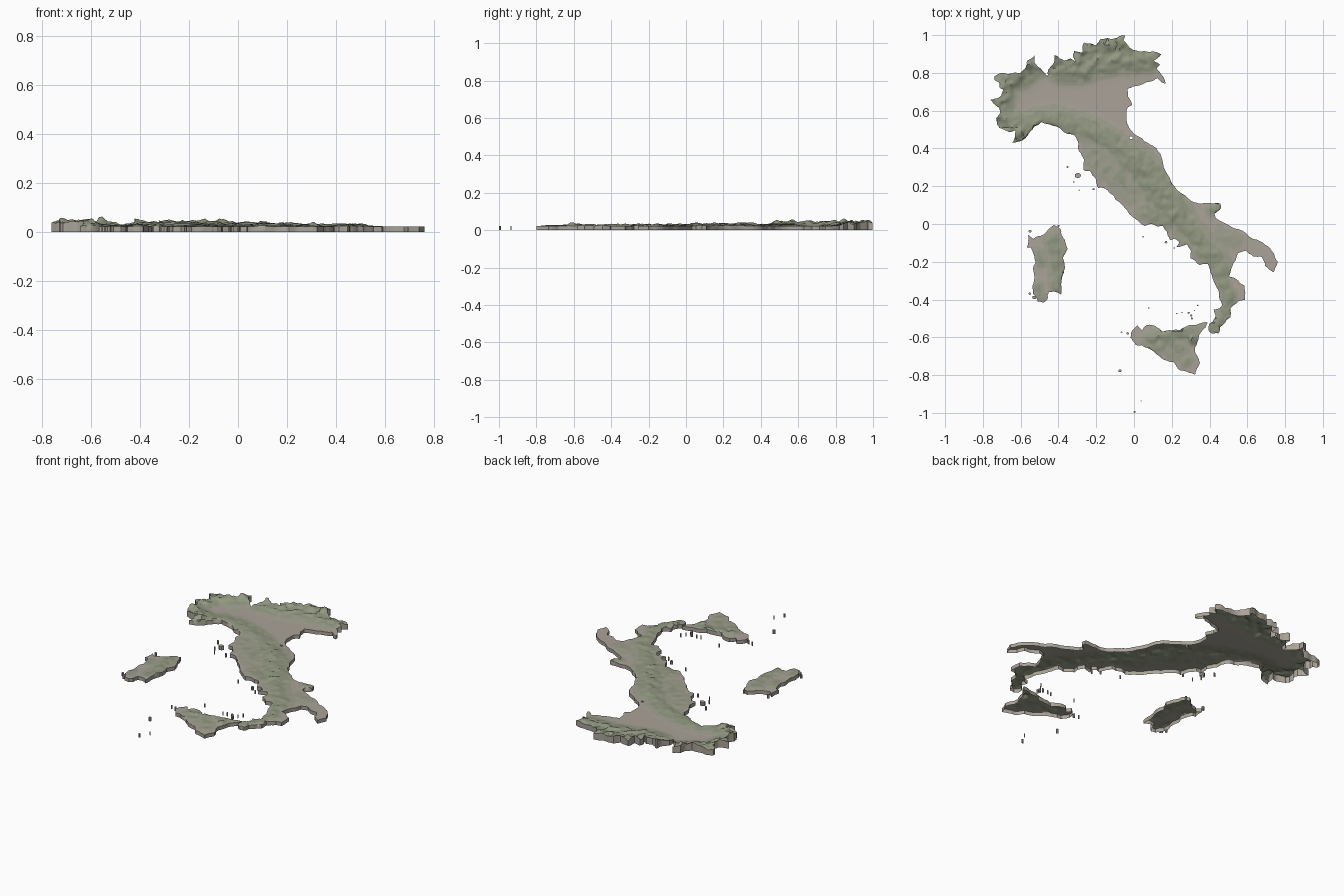
import bpy, bmesh, math, random
from mathutils import Vector, noise
from mathutils.geometry import delaunay_2d_cdt, intersect_point_line

random.seed(4)
BASE, PER_KM, STEP = 0.023, 0.0088, 0.0115   # plinth height, relief scale, grid size


def P(lon, lat):
    return Vector(((lon - 12.575) * 0.128, (lat - 41.29) * 0.1724))


def pairs(v):
    return [P(a, b) for a, b in zip(v[::2], v[1::2])]


# Coast and border profiles, in degrees east / north
west_coast = pairs([
    7.53, 43.78, 7.8, 43.82, 8.1, 43.93, 8.25, 44.1, 8.45, 44.28, 8.75, 44.42, 9.2, 44.31, 9.83, 44.05,
    10.1, 44.02, 10.26, 43.82, 10.3, 43.53, 10.52, 43.25, 10.5, 42.93, 10.75, 42.92, 11, 42.67, 11.1, 42.39,
    11.25, 42.41, 11.7, 42.18, 11.82, 42.03, 12.2, 41.77, 12.6, 41.46, 13.03, 41.23, 13.25, 41.29, 13.55, 41.21,
    13.78, 41.22, 14.03, 40.86, 14.08, 40.79, 14.25, 40.84, 14.45, 40.74, 14.33, 40.58, 14.75, 40.67,
    14.95, 40.45, 14.9, 40.24, 15.28, 40.03, 15.62, 40.07, 15.8, 39.7, 16.03, 39.3, 16.1, 39.02, 16.22, 38.82,
    16.14, 38.72, 15.87, 38.66, 15.95, 38.45, 15.84, 38.3, 15.74, 38.25, 15.67, 38.2, 15.66, 38.02,
    15.8, 37.92, 16.06, 37.93])
east_coast = pairs([
    16.15, 38.14, 16.4, 38.34, 16.57, 38.43, 16.57, 38.7, 16.9, 38.93, 17.17, 38.96, 17.15, 39.4, 16.8, 39.6,
    16.5, 39.68, 16.63, 39.97, 16.87, 40.39, 17.2, 40.47, 17.5, 40.3, 17.87, 40.28, 18, 40, 18.35, 39.8,
    18.52, 40.13, 18.35, 40.4, 18, 40.65, 17.5, 40.83, 16.9, 41.13, 16.3, 41.33, 15.95, 41.47, 15.9, 41.6,
    16.18, 41.78, 16.15, 41.92, 15.7, 41.93, 15.35, 41.91, 15.1, 41.95, 14.7, 42.17, 14.25, 42.45, 13.97, 42.8,
    13.75, 43.25, 13.5, 43.62, 13.2, 43.75, 12.9, 43.93, 12.55, 44.08, 12.37, 44.25, 12.27, 44.55, 12.28, 44.83,
    12.5, 44.95, 12.33, 45.2, 12.3, 45.43, 12.6, 45.52, 13.05, 45.63, 13.4, 45.7, 13.55, 45.77, 13.75, 45.63])
alpine_border = pairs([
    13.88, 45.61, 13.62, 45.97, 13.5, 46.05, 13.66, 46.18, 13.4, 46.3, 13.7, 46.5, 13, 46.6, 12.4, 46.7,
    12.3, 46.8, 12.13, 46.93, 12.2, 47.08, 11.75, 46.98, 11.2, 46.97, 11, 46.77, 10.5, 46.86, 10.45, 46.55,
    10.1, 46.6, 10.05, 46.42, 10.15, 46.25, 9.95, 46.37, 9.7, 46.3, 9.4, 46.45, 9.28, 46.48, 9.25, 46.23,
    9.02, 46.03, 9, 45.83, 8.8, 45.99, 8.6, 46.12, 8.45, 46.25, 8.45, 46.46, 8.15, 46.3, 8.1, 46.1,
    7.87, 45.92, 7.4, 45.9, 7.04, 45.92, 6.8, 45.82, 6.8, 45.72, 7, 45.63, 7, 45.5, 7.18, 45.4, 7.1, 45.25,
    6.9, 45.15, 6.63, 45.1, 6.75, 45, 7, 44.85, 7.03, 44.7, 6.87, 44.53, 6.9, 44.36, 7, 44.24, 7.4, 44.12,
    7.68, 44.17, 7.65, 43.97])
south_shore = pairs([
    12.43, 37.8, 12.5, 38.02, 12.73, 38.18, 12.9, 38.03, 13.1, 38.19, 13.35, 38.18, 13.55, 38.1, 13.75, 37.98,
    14.03, 38.03, 14.5, 38.04, 14.8, 38.17, 15.2, 38.2, 15.63, 38.27, 15.52, 38.1, 15.25, 37.82, 15.1, 37.5,
    15.1, 37.35, 15.22, 37.2, 15.3, 37.02, 15.1, 36.66, 14.85, 36.72, 14.5, 36.79, 14.2, 37.05, 13.9, 37.1,
    13.5, 37.29, 13.1, 37.49, 12.9, 37.57, 12.65, 37.57])
west_shore = pairs([
    8.2, 40.95, 8.4, 40.83, 8.7, 40.92, 9.15, 41.2, 9.25, 41.26, 9.55, 41.12, 9.62, 40.9, 9.75, 40.7,
    9.83, 40.53, 9.63, 40.25, 9.7, 40.05, 9.68, 39.8, 9.58, 39.3, 9.55, 39.12, 9.27, 39.22, 9.05, 39.2,
    9, 38.98, 8.85, 38.88, 8.6, 38.9, 8.4, 39.15, 8.37, 39.35, 8.45, 39.6, 8.4, 39.9, 8.5, 40.1, 8.45, 40.3,
    8.3, 40.57, 8.15, 40.57, 8.2, 40.8])
# Islets: lon, lat, radius in degrees
islets = [
    (10.25, 42.78, .11), (9.82, 43.04, .04), (10.08, 42.58, .03), (10.9, 42.36, .04), (10.31, 42.33, .02),
    (12.95, 40.9, .03), (13.9, 40.73, .05), (14.23, 40.55, .03), (13.18, 38.71, .03), (14.94, 38.48, .045),
    (14.97, 38.39, .04), (14.84, 38.56, .04), (15.21, 38.79, .03), (14.56, 38.57, .03), (14.35, 38.54, .025),
    (15.07, 38.64, .02), (12.31, 37.93, .05), (12.06, 37.97, .03), (11.99, 36.78, .06), (12.87, 35.86, .02),
    (12.6, 35.52, .04), (8.44, 39.03, .07), (8.27, 39.15, .05), (8.27, 41.07, .06), (9.45, 41.23, .04)]

# Mountain chains: height in km, half width, ridge line
north_chains = [
    (3.3, .062, [7.8, 44.15, 7, 44.5, 6.9, 45.1, 7.2, 45.7, 7.9, 46, 8.4, 46.3, 9.3, 46.4, 10.2, 46.4,
                 11, 46.8, 12.2, 46.9]),
    (2.3, .055, [9.6, 46.05, 10.4, 46.05, 11, 46.2, 12, 46.35, 12.8, 46.35, 13.5, 46.4]),
    (1.3, .055, [7.9, 44.25, 8.8, 44.5, 9.5, 44.5, 10.3, 44.3, 11, 44.1, 11.8, 43.8, 12.3, 43.4]),
    (.6, .08, [11, 43.4, 11.6, 42.9, 12.5, 42.4])]
south_chains = [
    (1.8, .07, [12.5, 43.3, 13.1, 42.9, 13.5, 42.4, 14, 42, 14.3, 41.6]),
    (1.2, .06, [14.3, 41.6, 15.2, 40.8, 15.8, 40.4, 16.1, 39.9]),
    (1.3, .033, [16.1, 39.9, 16.2, 39.5, 16.5, 39.2, 16.4, 38.7, 16.1, 38.4, 15.9, 38.1]),
    (.9, .05, [13.1, 41.7, 13.9, 41.4]), (.9, .03, [15.8, 41.75, 16, 41.8]), (.45, .05, [16.2, 41, 16.7, 40.8])]
island_chains = [
    (1.3, .035, [13.3, 37.8, 14, 37.9, 14.9, 38]), (.7, .06, [13.4, 37.6, 14.4, 37.5]),
    (.7, .03, [14.7, 37.05, 14.8, 37.1]), (3.2, .02, [15, 37.74, 15.01, 37.75]),
    (1.1, .04, [9.2, 40.8, 9.4, 40.3, 9.4, 39.9, 9.4, 39.4]),
    (.7, .035, [8.6, 40.4, 8.7, 40.2]), (.7, .03, [8.6, 39.4, 8.7, 39.1])]
chains = [(h, w, pairs(v)) for h, w, v in north_chains + south_chains + island_chains]


def elevation(p):
    best = 0
    for h, w, line in chains:
        d = 9
        for a, b in zip(line, line[1:]):
            t = intersect_point_line(p, a, b)[1]
            d = min(d, (p - (a + (b - a) * min(1, max(0, t)))).length)
        best = max(best, h * math.exp(-(d / w) ** 2))
    rough = noise.noise(Vector((p.x * 22, p.y * 22, 3))) + .6 * noise.noise(Vector((p.x * 48, p.y * 48, 7)))
    return max(.02, best * (.8 + .6 * rough))


def roughen(loop, levels=2, amount=.09):
    # Midpoint displacement for a ragged shore
    for _ in range(levels):
        out = []
        for a, b in zip(loop, loop[1:] + loop[:1]):
            e = b - a
            out.append(a)
            if e.length > .012:
                out.append((a + b) / 2 + Vector((-e.y, e.x)) * random.uniform(-amount, amount))
        loop = out
    return loop


def inside(p, loops):
    odd = False
    for loop in loops:
        a = loop[-1]
        for b in loop:
            if (a.y > p.y) != (b.y > p.y) and p.x < (b.x - a.x) * (p.y - a.y) / (b.y - a.y) + a.x:
                odd = not odd
            a = b
    return odd


def material(name, rgb):
    m = bpy.data.materials.new(name)
    m.diffuse_color = (*rgb, 1)
    return m


mats = [material("lowland", (.40, .365, .315)), material("foothill", (.345, .345, .27)),
        material("highland", (.29, .32, .225))]


def land(name, loops, step=STEP):
    # Triangulated relief inside the outline, with an open-bottomed skirt down to z = 0
    pts, edges = [], []
    for loop in loops:
        n, k = len(pts), len(loop)
        pts += loop
        edges += [(n + i, n + (i + 1) % k) for i in range(k)]
    xs, ys = [p.x for p in pts], [p.y for p in pts]
    for j in range(int((max(ys) - min(ys)) / step) + 1):
        for i in range(int((max(xs) - min(xs)) / step) + 1):
            p = Vector((min(xs) + (i + .5 * (j % 2)) * step, min(ys) + j * step))
            if inside(p, loops):
                pts.append(p)
    verts, _, tris, *_ = delaunay_2d_cdt(pts, edges, [], 0, 1e-6)
    bm = bmesh.new()
    vs = [bm.verts.new((v.x, v.y, 0)) for v in verts]
    for t in tris:
        if inside(sum((verts[i] for i in t), Vector((0, 0))) / 3, loops):
            bm.faces.new([vs[i] for i in t])
    bmesh.ops.delete(bm, geom=[v for v in bm.verts if not v.link_faces], context='VERTS')
    for v in bm.verts:
        km = elevation(v.co.xy)
        frontier = v.co.y > .77 or (v.co.x < -.6 and v.co.y > .46)
        if v.is_boundary and not frontier:
            km *= .35
        v.co.z = BASE + km * PER_KM
    for f in bm.faces:
        km = (f.calc_center_median().z - BASE) / PER_KM
        f.material_index = (km > .15) + (km > .5)
    rim = [e for e in bm.edges if e.is_boundary]
    for g in bmesh.ops.extrude_edge_only(bm, edges=rim)["geom"]:
        if isinstance(g, bmesh.types.BMVert):
            g.co.z = 0
        elif isinstance(g, bmesh.types.BMFace):
            g.material_index = 0
    me = bpy.data.meshes.new(name)
    bm.to_mesh(me)
    bm.free()
    for m in mats:
        me.materials.append(m)
    ob = bpy.data.objects.new(name, me)
    bpy.context.collection.objects.link(ob)
    bpy.context.view_layer.objects.active = ob
    ob.select_set(True)
    bpy.ops.object.shade_smooth_by_angle(angle=math.radians(35))
    ob.select_set(False)


def disc(lon, lat, r, n=7):
    return [P(lon + r * 1.3 * math.cos(a) * random.uniform(.75, 1.1), lat + r * .75 * math.sin(a))
            for a in (i * math.tau / n for i in range(n))]


# Mainland with its small enclave hole, two large islands, then islets
land("mainland", [roughen(west_coast + east_coast + alpine_border), disc(12.46, 43.94, .06)])
land("south_island", [roughen(south_shore)])
land("west_island", [roughen(west_shore)])
for i, spec in enumerate(islets):
    land(f"islet_{i + 1:02d}", [disc(*spec)])
